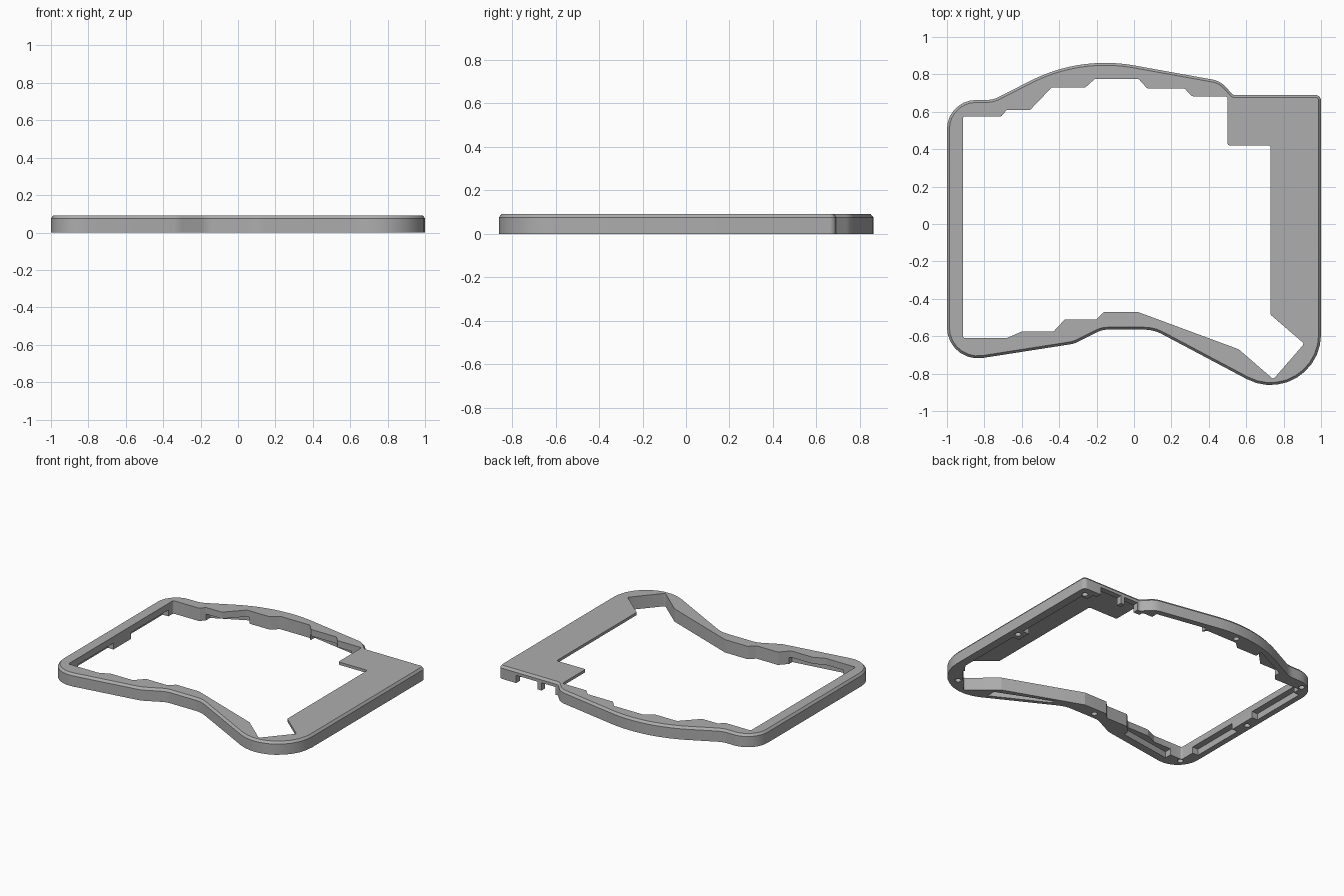
import bpy, bmesh, math
from mathutils import Vector

cube = bpy.data.objects.get("Cube")
if cube:
    bpy.data.objects.remove(cube, do_unlink=True)

grey = bpy.data.materials.new("plain grey")
grey.use_nodes = True
tone = (0.42, 0.42, 0.42, 1)
grey.diffuse_color = tone
grey.node_tree.nodes["Principled BSDF"].inputs["Base Color"].default_value = tone

HEIGHT = 0.092
LIP = 0.045       # underside height of the thin inner lip
PLATE = 0.072     # underside height of the side plate


def fillet(corners, steps=5):
    """Round every (x, y, radius) corner of a closed polygon."""
    out = []
    for i, (x, y, r) in enumerate(corners):
        p = Vector((x, y))
        a = (Vector(corners[i - 1][:2]) - p).normalized()
        b = (Vector(corners[(i + 1) % len(corners)][:2]) - p).normalized()
        half = a.angle(b) / 2
        if r == 0:
            out.append(p)
            continue
        centre = p + (a + b).normalized() * r / math.sin(half)
        start = p + a * r / math.tan(half) - centre
        end = p + b * r / math.tan(half) - centre
        n = max(steps, int(r * 24) + 4)
        sweep = math.atan2(start.x * end.y - start.y * end.x, start.dot(end))
        for k in range(n + 1):
            t = sweep * k / n
            c, s = math.cos(t), math.sin(t)
            out.append(centre + Vector((start.x * c - start.y * s, start.x * s + start.y * c)))
    return out


def inset(loop, d):
    """Shift a counter-clockwise outline inward."""
    out = []
    for i, p in enumerate(loop):
        t = (loop[(i + 1) % len(loop)] - loop[i - 1]).normalized()
        out.append(p + Vector((-t.y, t.x)) * d)
    return out


def loft(name, layers):
    """Closed solid through a stack of (outline, z) layers."""
    bm = bmesh.new()
    rings = [[bm.verts.new((p[0], p[1], z)) for p in loop] for loop, z in layers]
    for low, high in zip(rings, rings[1:]):
        for i in range(len(low)):
            bm.faces.new((low[i - 1], low[i], high[i], high[i - 1]))
    bm.faces.new(rings[0][::-1])
    bm.faces.new(rings[-1])
    bmesh.ops.recalc_face_normals(bm, faces=bm.faces)
    mesh = bpy.data.meshes.new(name)
    bm.to_mesh(mesh)
    bm.free()
    mesh.materials.append(grey)
    obj = bpy.data.objects.new(name, mesh)
    bpy.context.collection.objects.link(obj)
    return obj


# Outer shell with a chamfered top edge
outline = fillet([
    (1, .69, .03), (.53, .69, .02), (.46, .765, .12), (-.29, .9, .88),
    (-.755, .663, .15), (-1, .663, .155), (-1, -.746, .165), (-.32, -.64, .15),
    (-.17, -.565, .12), (.105, -.565, .2), (1, -1.04, .27)])
frame = loft("case_frame", [
    (outline, 0), (outline, HEIGHT - .016), (inset(outline, .013), HEIGHT)])

cutters = []


def cut(points, top, bottom=-.05):
    cutters.append(loft("cutter", [(points, bottom), (points, top)]))


# Stepped opening through the middle
back_steps = [(-.915, .575), (-.71, .575), (-.68, .61), (-.555, .61), (-.44, .73),
              (-.26, .73), (-.21, .775), (.025, .775), (.07, .725), (.27, .725),
              (.31, .683), (.5, .683)]
plate_edge = [(.5, .42), (.73, .42), (.73, -.485), (.91, -.64), (.745, -.83)]
front_steps = [(.56, -.67), (.02, -.47), (-.16, -.47), (-.2, -.51), (-.37, -.51),
               (-.43, -.575), (-.6, -.575), (-.68, -.61), (-.915, -.61)]
cut(fillet([(x, y, .012) for x, y in back_steps + plate_edge + front_steps], 3), .2)

# Hollow below the side plate, leaving bosses on the outer wall
cut([(.45, .65), (.89, .65), (.89, .59), (.94, .59), (.94, 0), (.89, 0),
     (.89, -.1), (.94, -.1), (.94, -.58), (.9, -.632), (.7, -.47)], PLATE)

# Recesses under the inner lip, between the screw bosses
for pocket in (
        [(-.96, -.5), (-.9, -.5), (-.9, -.1), (-.96, -.1)],
        [(-.96, .1), (-.9, .1), (-.9, .52), (-.96, .52)],
        [(-.82, -.66), (-.42, -.6), (-.42, -.5), (-.82, -.55)],
        [(.2, -.585), (.58, -.785), (.58, -.72), (.2, -.56)],
        [(-.68, .655), (-.42, .785), (-.42, .7), (-.55, .57), (-.68, .57)],
        [(.05, .795), (.42, .73), (.42, .66), (.05, .66)]):
    cut(pocket, LIP)

# Port openings in the back wall
for x0, x1 in ((.55, .66), (.69, .86)):
    cut([(x0, .6), (x1, .6), (x1, .8), (x0, .8)], .055)

# Screw holes
for x, y in ((.94, .625), (.94, -.05), (.855, -.755), (-.1, -.52),
             (-.92, -.63), (-.957, 0), (-.91, .605), (-.18, .815)):
    cut([(x + .02 * math.cos(a * math.pi / 8), y + .02 * math.sin(a * math.pi / 8))
         for a in range(16)], .06)

# Carve everything and keep the finished mesh
for cutter in cutters:
    mod = frame.modifiers.new("carve", 'BOOLEAN')
    mod.operation = 'DIFFERENCE'
    mod.solver = 'EXACT'
    mod.object = cutter
    cutter.hide_render = True
bpy.context.view_layer.update()
carved = bpy.data.meshes.new_from_object(
    frame.evaluated_get(bpy.context.evaluated_depsgraph_get()))
frame.modifiers.clear()
frame.data = carved
for cutter in cutters:
    bpy.data.objects.remove(cutter, do_unlink=True)

bpy.ops.object.select_all(action='DESELECT')
frame.select_set(True)
bpy.context.view_layer.objects.active = frame
bpy.ops.object.shade_smooth_by_angle(angle=math.radians(30))
